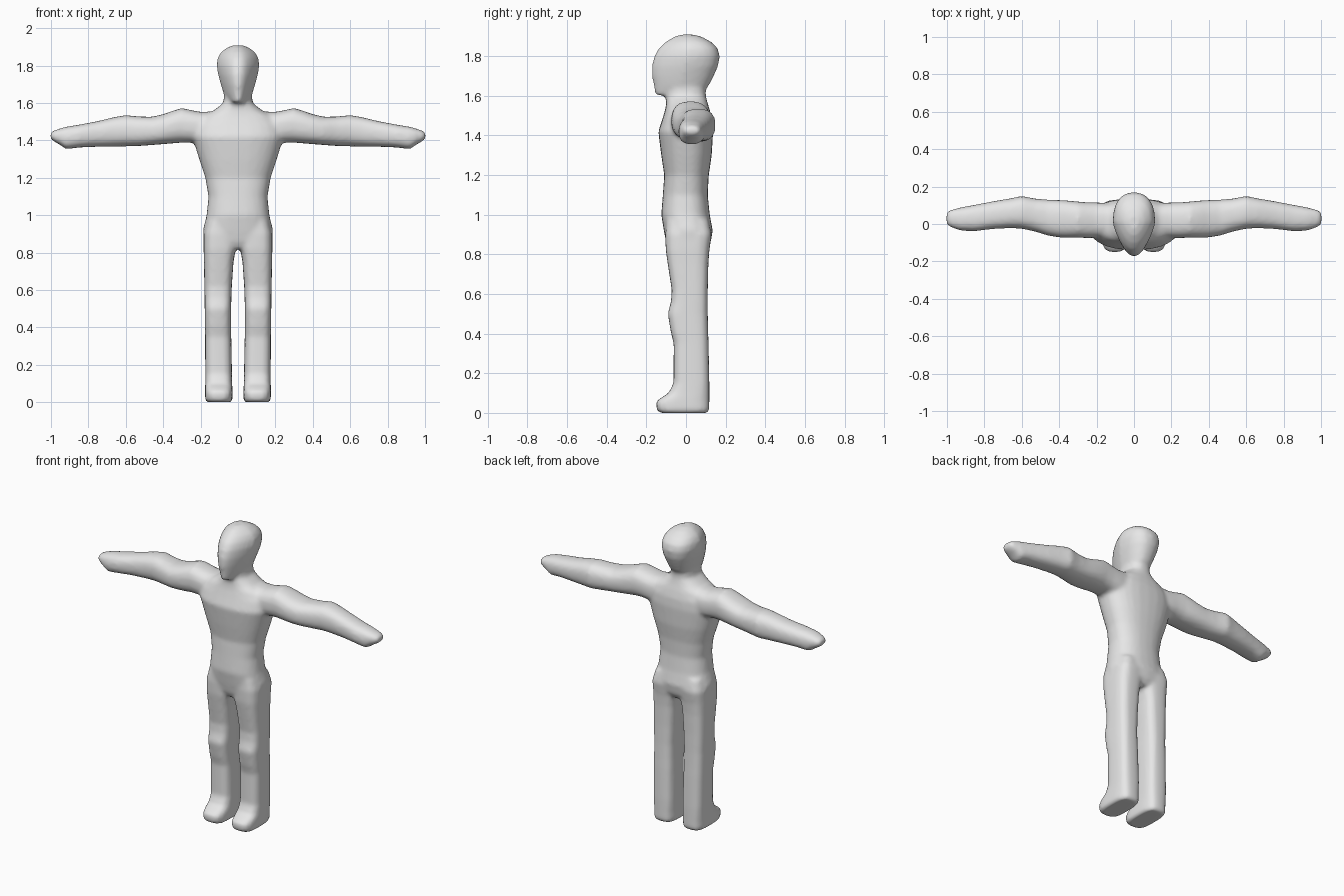
import bpy, bmesh, math

grey = bpy.data.materials.new("plain grey")
grey.diffuse_color = (0.8, 0.8, 0.8, 1)
N = 28
bm = bmesh.new()


def spow(v, e):
    return math.copysign(abs(v) ** e, v)


def loft(rows, axis, p=2.6, side=1, taper=0.0):
    """rows: (station, a_min, a_max, b_min, b_max); skin superellipse rings.
    axis z: a = x, b = y.  axis x: a = y, b = z.  taper narrows the front."""
    rings = []
    for s, a0, a1, b0, b1 in rows:
        ring = []
        for i in range(N):
            t = 2 * math.pi * i / N
            u, v = spow(math.cos(t), 2 / p), spow(math.sin(t), 2 / p)
            k = 1 - taper * max(0, -v)
            a = (a0 + a1) / 2 + (a1 - a0) / 2 * u * k
            b = (b0 + b1) / 2 + (b1 - b0) / 2 * v
            co = (a * side, b, s) if axis == "z" else (s * side, a, b)
            ring.append(bm.verts.new(co))
        rings.append(ring)
    faces = [bm.faces.new(rings[0]), bm.faces.new(rings[-1])]
    for r, q in zip(rings, rings[1:]):
        for i in range(N):
            j = (i + 1) % N
            faces.append(bm.faces.new((r[i], r[j], q[j], q[i])))
    bmesh.ops.recalc_face_normals(bm, faces=faces)


def centred(rows):
    return [(z, -w, w, y0, y1) for z, w, y0, y1 in rows]


# Torso and neck: z, half width, front, back
loft(centred([
    (0.82, 0.15, -0.08, 0.10), (0.86, 0.183, -0.10, 0.125),
    (0.92, 0.188, -0.112, 0.135), (1.00, 0.168, -0.125, 0.12),
    (1.10, 0.158, -0.117, 0.11), (1.20, 0.175, -0.11, 0.115),
    (1.30, 0.208, -0.125, 0.13), (1.42, 0.245, -0.14, 0.137),
    (1.48, 0.235, -0.12, 0.133), (1.53, 0.19, -0.105, 0.12),
    (1.56, 0.13, -0.10, 0.11), (1.60, 0.078, -0.10, 0.10),
    (1.68, 0.072, -0.09, 0.10)]), "z", 2.4)

# Head: narrower toward the face
loft(centred([
    (1.603, 0.05, -0.155, 0.06), (1.65, 0.077, -0.162, 0.115),
    (1.70, 0.092, -0.172, 0.14), (1.75, 0.106, -0.172, 0.162),
    (1.80, 0.114, -0.160, 0.170), (1.84, 0.109, -0.137, 0.160),
    (1.87, 0.092, -0.105, 0.13), (1.895, 0.06, -0.065, 0.085),
    (1.908, 0.028, -0.03, 0.045)]), "z", 2.4, taper=0.4)

for side in (-1, 1):
    # Leg and foot
    loft([
        (0.0, 0.036, 0.168, -0.13, 0.108), (0.015, 0.029, 0.176, -0.148, 0.118),
        (0.055, 0.029, 0.176, -0.152, 0.118), (0.075, 0.030, 0.176, -0.128, 0.118),
        (0.10, 0.031, 0.175, -0.088, 0.118), (0.15, 0.032, 0.175, -0.063, 0.118),
        (0.35, 0.036, 0.176, -0.062, 0.114), (0.41, 0.037, 0.177, -0.077, 0.112),
        (0.50, 0.037, 0.178, -0.092, 0.110), (0.56, 0.035, 0.179, -0.076, 0.110),
        (0.62, 0.033, 0.180, -0.072, 0.110), (0.75, 0.024, 0.182, -0.092, 0.113),
        (0.82, 0.012, 0.184, -0.102, 0.118), (0.90, 0.0, 0.184, -0.105, 0.13),
        (0.97, 0.0, 0.165, -0.10, 0.115)], "z", 3.2, side)

    # Arm and hand: x, front, back, bottom, top
    loft([
        (0.08, -0.07, 0.11, 1.36, 1.558), (0.20, -0.075, 0.115, 1.38, 1.552),
        (0.25, -0.075, 0.116, 1.388, 1.562), (0.30, -0.073, 0.12, 1.388, 1.573),
        (0.35, -0.074, 0.125, 1.384, 1.558), (0.40, -0.072, 0.128, 1.38, 1.54),
        (0.46, -0.062, 0.13, 1.375, 1.526), (0.53, -0.04, 0.136, 1.37, 1.528),
        (0.60, -0.025, 0.150, 1.368, 1.535), (0.66, -0.022, 0.137, 1.367, 1.525),
        (0.75, -0.026, 0.122, 1.366, 1.503), (0.85, -0.038, 0.103, 1.362, 1.484),
        (0.92, -0.036, 0.09, 1.353, 1.473), (0.95, -0.028, 0.083, 1.375, 1.464),
        (0.985, -0.014, 0.073, 1.395, 1.452), (1.003, 0.0, 0.06, 1.41, 1.44)],
        "x", 2.5, side)

mesh = bpy.data.meshes.new("human_body")
bm.to_mesh(mesh)
bm.free()
mesh.materials.append(grey)
body = bpy.data.objects.new("human_body", mesh)
bpy.context.collection.objects.link(body)

# Fuse the parts into one skin and relax the joins
fuse = body.modifiers.new("fuse", "REMESH")
fuse.mode = "VOXEL"
fuse.voxel_size = 0.012
fuse.use_smooth_shade = True
relax = body.modifiers.new("relax", "SMOOTH")
relax.factor = 0.5
relax.iterations = 5
